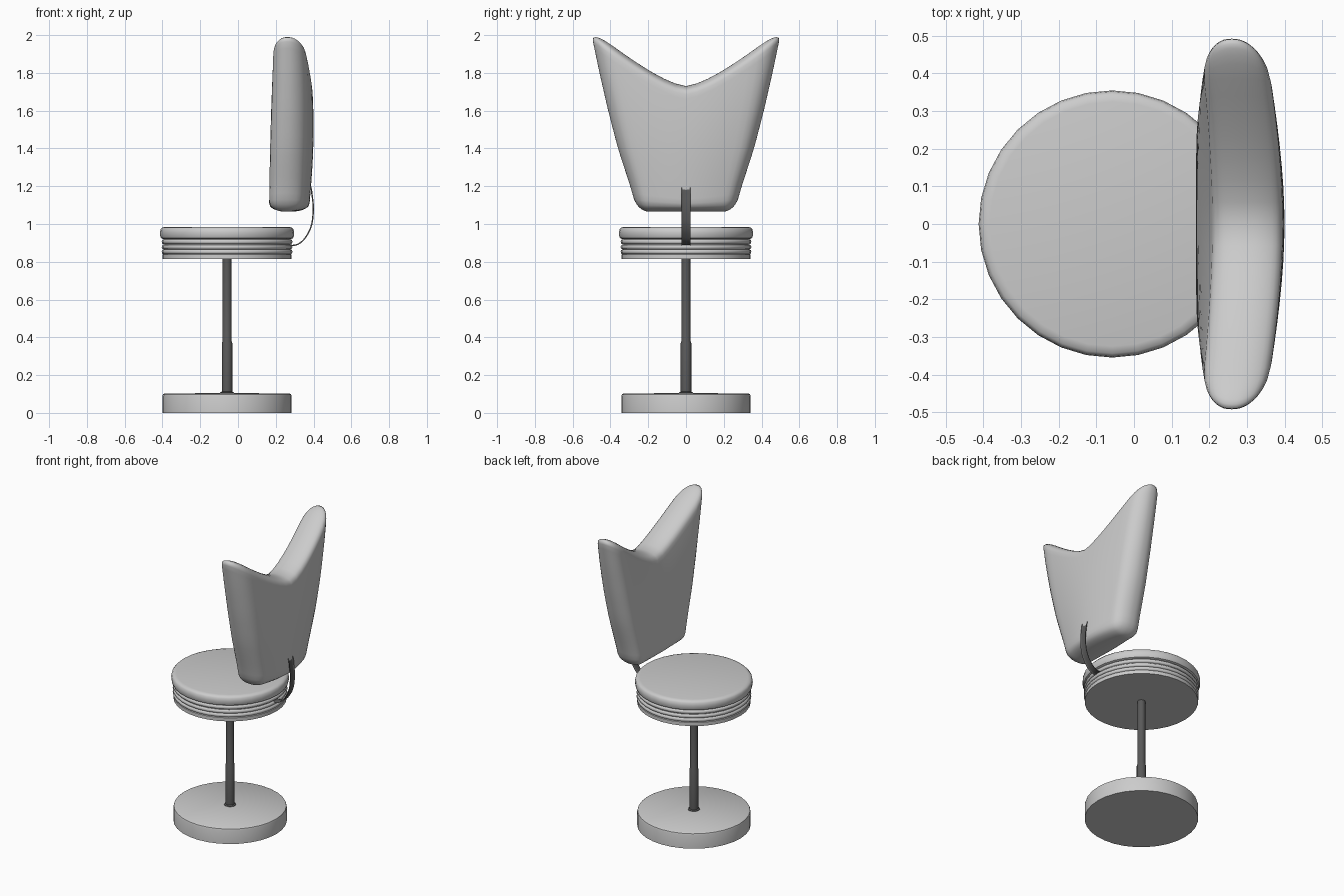
import bpy, bmesh, math
from mathutils import Vector

cube = bpy.data.objects.get("Cube")
if cube:
    bpy.data.objects.remove(cube, do_unlink=True)

AXIS = -0.058  # x of the pole, seat and base


def material(name, r, g, b, rough=0.6):
    m = bpy.data.materials.new(name)
    m.use_nodes = True
    m.diffuse_color = (r, g, b, 1)
    node = m.node_tree.nodes["Principled BSDF"]
    node.inputs["Base Color"].default_value = (r, g, b, 1)
    node.inputs["Roughness"].default_value = rough
    return m


GREY = material("light grey", 0.6, 0.6, 0.6)
DARK = material("dark metal", 0.1, 0.1, 0.1)


def finish(name, bm, mat, angle=40):
    bmesh.ops.recalc_face_normals(bm, faces=bm.faces)
    mesh = bpy.data.meshes.new(name)
    bm.to_mesh(mesh)
    bm.free()
    mesh.materials.append(mat)
    ob = bpy.data.objects.new(name, mesh)
    bpy.context.collection.objects.link(ob)
    bpy.ops.object.select_all(action='DESELECT')
    ob.select_set(True)
    bpy.context.view_layer.objects.active = ob
    bpy.ops.object.shade_smooth_by_angle(angle=math.radians(angle))
    return ob


def lathe(name, profile, mat, sides=32):
    """Spin a (radius, z) profile that starts and ends on the axis."""
    bm = bmesh.new()
    pts = [bm.verts.new((AXIS + r, 0, z)) for r, z in profile]
    edges = [bm.edges.new(p) for p in zip(pts, pts[1:])]
    bmesh.ops.spin(bm, geom=pts + edges, cent=(AXIS, 0, 0), axis=(0, 0, 1),
                   angle=math.tau, steps=sides, use_duplicate=False)
    bmesh.ops.remove_doubles(bm, verts=bm.verts, dist=0.0005)
    return finish(name, bm, mat)


def bead(radius, z, half, bulge, steps=6):
    """Rounded ridge for a lathe profile, from bottom to top."""
    angles = [math.pi * (i / steps - 0.5) for i in range(steps + 1)]
    return [(radius + bulge * math.cos(a), z + half * math.sin(a)) for a in angles]


# Base and pole
lathe("base", [(0, 0), (0.342, 0), (0.342, 0.088), (0.339, 0.098),
               (0.33, 0.103), (0, 0.105)], GREY)
lathe("pole", [(0, 0.1), (0.036, 0.1), (0.036, 0.108), (0.028, 0.112),
               (0.028, 0.37), (0.024, 0.38), (0.024, 0.82), (0, 0.82)], DARK, 24)

# Seat: lower band, three ridges and a rounded cushion
ridges = [p for z in (0.853, 0.878, 0.906) for p in bead(0.336, z, 0.012, 0.01)]
lathe("seat_band", [(0, 0.815), (0.342, 0.815), (0.342, 0.838)] + ridges
      + [(0.335, 0.925), (0, 0.925)], GREY)
lathe("seat_cushion", [(0, 0.92), (0.338, 0.92), (0.349, 0.925), (0.354, 0.937),
                       (0.355, 0.955), (0.352, 0.972), (0.344, 0.981),
                       (0.325, 0.985), (0, 0.985)], GREY)


# Backrest: rounded block shaped into a flared shell with two raised wings
WIDTH = [(1.06, 0.245), (1.12, 0.272), (1.2, 0.295), (1.4, 0.36),
         (1.6, 0.412), (1.8, 0.458), (2.05, 0.51)]
ROUND = Vector((0.95, 0.2, 0.12))  # rounding across depth, width, height


def half_width(z):
    for (z0, w0), (z1, w1) in zip(WIDTH, WIDTH[1:]):
        if z <= z1:
            return w0 + (w1 - w0) * (z - z0) / (z1 - z0)
    return WIDTH[-1][1]


def shape(p):
    core = Vector([max(-1 + r, min(1 - r, c)) for c, r in zip(p, ROUND)])
    d = Vector([(c - k) / r for c, k, r in zip(p, core, ROUND)])
    d = d.normalized() * max(abs(c) for c in d)
    u, s, t = [k + r * c for k, r, c in zip(core, ROUND, d)]
    h = (t + 1) / 2
    z = 1.065 + (0.665 + 0.3 * abs(s) ** 1.5) * h
    front = 0.165 + 0.05 * h * h * (1 - s * s) + 0.01 * h * s * s
    back = 0.375 + 0.025 * math.sin(math.pi * min(1, h) * 0.75) - 0.05 * s * s
    return Vector((front + (back - front) * (u + 1) / 2, s * half_width(z), z))


bm = bmesh.new()
bmesh.ops.create_cube(bm, size=2)
bmesh.ops.subdivide_edges(bm, edges=bm.edges, cuts=23, use_grid_fill=True)
for v in bm.verts:
    # Crowd the rows towards the rounded borders
    v.co = shape(Vector([math.sin(c * math.pi / 2) for c in v.co]))
finish("backrest", bm, GREY, 80)

# Bent flat bar joining the seat to the backrest
path = [(0.26, 0.886), (0.3, 0.884), (0.335, 0.9), (0.365, 0.934), (0.39, 0.985),
        (0.4, 1.04), (0.402, 1.09), (0.396, 1.15), (0.387, 1.2), (0.37, 1.228)]
curve = bpy.data.curves.new("back_support", 'CURVE')
curve.dimensions = '2D'
curve.fill_mode = 'BOTH'
curve.extrude = 0.017
curve.bevel_depth = 0.007
curve.bevel_resolution = 2
spline = curve.splines.new('BEZIER')
spline.resolution_u = 4
spline.bezier_points.add(len(path) - 1)
for point, (x, z) in zip(spline.bezier_points, path):
    point.co = (x, z, 0)
    point.handle_left_type = point.handle_right_type = 'AUTO'
curve.materials.append(DARK)
support = bpy.data.objects.new("back_support", curve)
support.rotation_euler.x = math.pi / 2
bpy.context.collection.objects.link(support)
